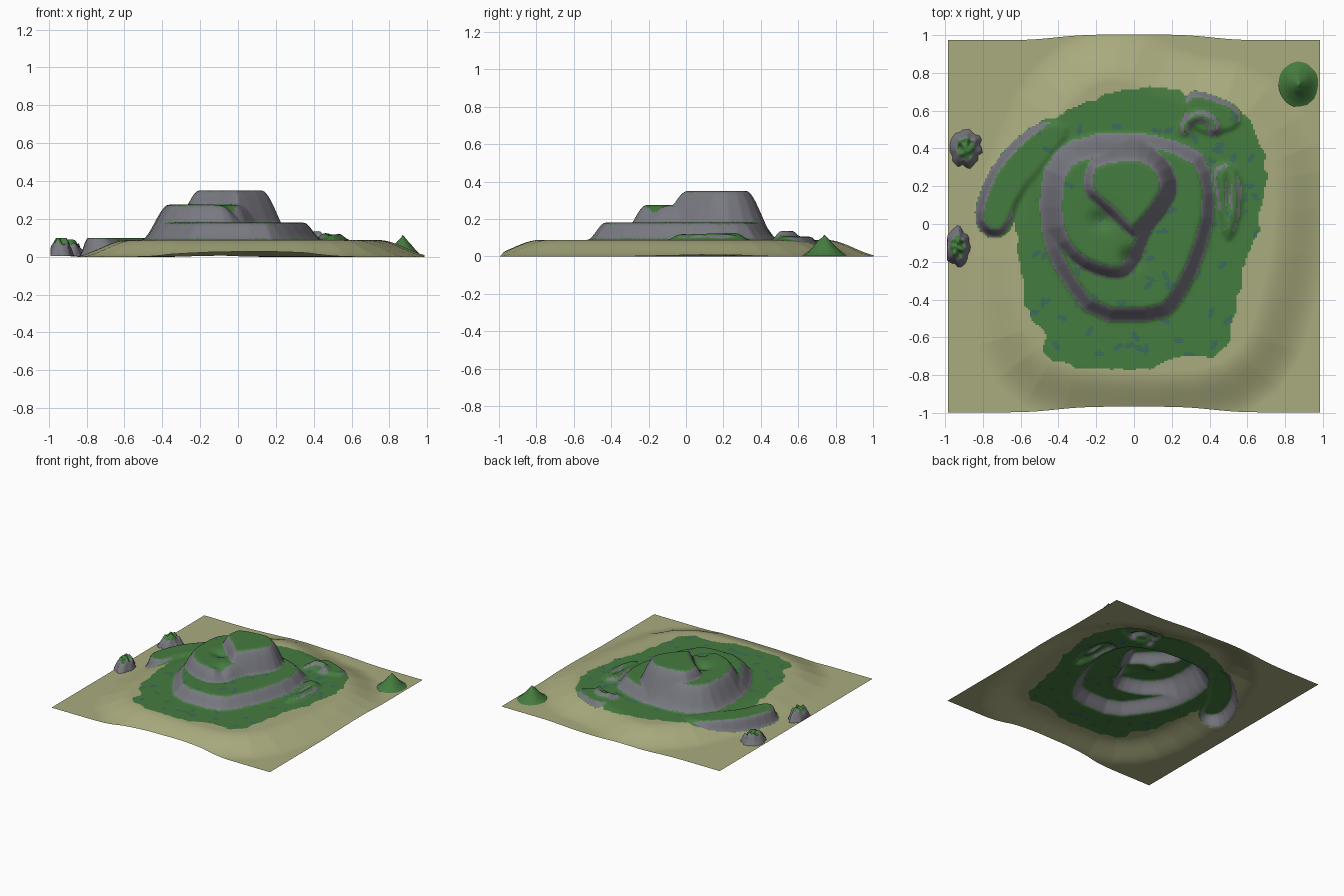
import bpy, math, random
from mathutils import Vector, noise

if "Cube" in bpy.data.objects:
    bpy.data.objects.remove(bpy.data.objects["Cube"])

random.seed(4)
N = 200
HALF = 0.985


def material(name, rgb):
    m = bpy.data.materials.new(name)
    m.diffuse_color = (*rgb, 1)
    m.use_nodes = True
    m.node_tree.nodes["Principled BSDF"].inputs["Base Color"].default_value = m.diffuse_color
    return m


SAND, GRASS, ROCK, SPECK = 0, 1, 2, 3
MATS = [material("sand", (0.40, 0.41, 0.21)), material("grass", (0.06, 0.20, 0.05)),
        material("rock", (0.19, 0.19, 0.22)), material("dark_grass", (0.045, 0.15, 0.10))]


def rounded(pts):
    """Corner-cut an outline once."""
    out = []
    for (ax, ay), (bx, by) in zip(pts, pts[1:] + pts[:1]):
        out += [(ax * .75 + bx * .25, ay * .75 + by * .25), (ax * .25 + bx * .75, ay * .25 + by * .75)]
    return out


def depth(pts, x, y):
    """Distance inside an outline (negative outside)."""
    best, inside = 9.0, False
    px, py = pts[-1]
    for qx, qy in pts:
        dx, dy = qx - px, qy - py
        t = min(1, max(0, ((x - px) * dx + (y - py) * dy) / (dx * dx + dy * dy)))
        best = min(best, (x - px - t * dx) ** 2 + (y - py - t * dy) ** 2)
        if (py > y) != (qy > y) and x < px + (y - py) / dy * dx:
            inside = not inside
        px, py = qx, qy
    return math.sqrt(best) * (1 if inside else -1)


def smooth(t):
    t = min(1, max(0, t))
    return t * t * (3 - 2 * t)


# Outlines at the foot of each slope
dune = rounded([(-.78, -.75), (-.5, -1.0), (0, -1.05), (.5, -1.03), (.82, -.8), (.97, -.3), (1.02, .2),
                (.95, .5), (.65, .82), (.25, .88), (0, 1.02), (-.3, 1.0), (-.58, .75), (-.7, .45),
                (-.8, .2), (-.86, -.3)])
lawn = rounded([(-.47, -.72), (-.46, -.55), (-.57, -.5), (-.6, -.2), (-.64, 0), (-.58, .45), (-.4, .58), (0, .74),
                (.35, .69), (.58, .6), (.71, .35), (.67, 0), (.57, -.25), (.55, -.45), (.47, -.72),
                (.25, -.68), (.1, -.78), (-.3, -.76)])
lobe = rounded([(-.80, -.06), (-.85, .03), (-.82, .17), (-.74, .33), (-.6, .48), (-.43, .58), (-.3, .5),
                (-.45, .3), (-.58, .15), (-.65, -.04), (-.72, -.08)])
back_lobe = rounded([(.24, .62), (.3, .71), (.38, .7), (.57, .62), (.58, .5), (.4, .45), (.28, .5)])
low_tier = rounded([(-.52, .15), (-.48, .35), (-.3, .49), (.05, .5), (.25, .45), (.41, .36), (.46, .1),
                    (.38, -.2), (.27, -.42), (.16, -.53), (-.23, -.53), (-.41, -.29), (-.50, -.1)])
mid_tier = rounded([(-.52, .15), (-.48, .35), (-.3, .49), (.05, .49), (.23, .36), (.28, .2), (.23, .05),
                    (.14, -.1), (.1, -.25), (-.02, -.36), (-.17, -.36), (-.36, -.28), (-.50, -.1)])
top_tier = rounded([(-.38, .25), (-.32, .43), (-.1, .49), (.08, .49), (.24, .39), (.31, .2), (.25, .05),
                    (.1, -.13), (0, -.2), (-.1, -.14), (-.22, -.02), (-.36, .1)])
side_step = rounded([(.38, .3), (.5, .36), (.58, .28), (.6, .1), (.54, -.1), (.46, -.1), (.42, .1)])
# outline, plateau height, slope width
tiers = [(low_tier, .18, .10), (mid_tier, .275, .15), (top_tier, .35, .17),
         (side_step, .125, .07), (lobe, .10, .05), (back_lobe, .105, .04)]


def bump(x, y, cx, cy, rx, ry, h):
    return h * math.exp(-((x - cx) / rx) ** 2 - ((y - cy) / ry) ** 2)


def height(x, y):
    g = .088 * smooth(.12 + depth(dune, x, y) / .30) if depth(dune, x, y) > -.1 else 0
    z = g
    for pts, top, width in tiers:
        d = depth(pts, x, y)
        if d > 0:
            z = max(z, g + (top - g) * smooth(d / width))
    # gullies, ramp and curled knoll
    z -= bump(x, y, -.17, .02, .06, .05, .03) + bump(x, y, -.02, -.18, .05, .05, .04)
    z -= bump(x, y, .5, .15, .02, .12, .025)
    ring = math.hypot(x - .35, y - .49)
    z += .03 * math.exp(-((ring - .08) / .025) ** 2) * smooth((y - .45) / .06)
    return max(0, z)


def build(name, verts, faces, kinds):
    me = bpy.data.meshes.new(name)
    me.from_pydata(verts, [], faces)
    for m in MATS:
        me.materials.append(m)
    me.polygons.foreach_set("material_index", kinds)
    me.polygons.foreach_set("use_smooth", [True] * len(faces))
    me.update()
    ob = bpy.data.objects.new(name, me)
    bpy.context.collection.objects.link(ob)
    return ob


# Island ground
verts = []
for j in range(N + 1):
    v = -HALF + 2 * HALF * j / N
    for i in range(N + 1):
        x = -.985 + 1.97 * i / N
        y = v - .012 + .03 * math.exp(-(x / .45) ** 4) * abs(v / HALF) ** 6
        verts.append((x, y, height(x, y)))
faces = [(j * (N + 1) + i, j * (N + 1) + i + 1, (j + 1) * (N + 1) + i + 1, (j + 1) * (N + 1) + i)
         for j in range(N) for i in range(N)]
specks = []
for k in range(85):
    a = random.uniform(0, math.pi)
    specks.append((random.uniform(-.6, .66), random.uniform(-.7, .65), math.cos(a), math.sin(a)))


def speckled(x, y):
    for sx, sy, c, s in specks:
        dx, dy = x - sx, y - sy
        if ((dx * c + dy * s) / .03) ** 2 + ((dy * c - dx * s) / .014) ** 2 < 1:
            return True
    return False


kinds = []
for f in faces:
    p = [Vector(verts[i]) for i in f]
    c = (p[0] + p[2]) / 2
    n = (p[2] - p[0]).cross(p[3] - p[1])
    slope = math.hypot(n.x, n.y) / n.z
    wobble = .025 * noise.noise(Vector((c.x * 14, c.y * 14, 0)))
    green = depth(lawn, c.x, c.y) + wobble > 0
    raised = depth(lobe, c.x, c.y) > 0 or depth(back_lobe, c.x, c.y) > 0
    if not (green or raised):
        kinds.append(SAND)
    elif slope > .72 + 6 * wobble:
        kinds.append(ROCK)
    else:
        kinds.append(SPECK if slope < .3 and speckled(c.x, c.y) else GRASS)
build("island_ground", verts, faces, kinds)


# Small outcrops: rings rising to peaks
def outcrop(name, cx, cy, rx, ry, h, rough, rocky):
    seg, rings = 28, 9
    vs = [(cx, cy, h)]
    for r in range(1, rings + 1):
        t = r / rings
        for s in range(seg):
            a = 2 * math.pi * s / seg
            k = t * (1 + rough * .35 * noise.noise(Vector((math.cos(a) * 3, math.sin(a) * 3, cx * 9))))
            x, y = cx + rx * k * math.cos(a), cy + ry * k * math.sin(a)
            fall = (1 - t) ** 1.25 if not rocky else 1 - t ** 2
            z = .004 + h * fall * (1 + rough * noise.noise(Vector((x * 32, y * 32, 1))))
            vs.append((max(-.99, x), y, max(.002, min(h, z))))
    fs = [(0, 1 + s, 1 + (s + 1) % seg) for s in range(seg)]
    for r in range(rings - 1):
        a, b = 1 + r * seg, 1 + (r + 1) * seg
        fs += [(a + s, b + s, b + (s + 1) % seg, a + (s + 1) % seg) for s in range(seg)]
    ks = [ROCK if rocky and i >= seg * 5 else GRASS for i in range(len(fs))]
    build(name, vs, fs, ks)


outcrop("rock_back", -.89, .40, .085, .10, .09, .7, True)
outcrop("rock_front", -.935, -.12, .065, .10, .10, .7, True)
outcrop("grassy_cone", .87, .74, .105, .12, .115, .12, False)
